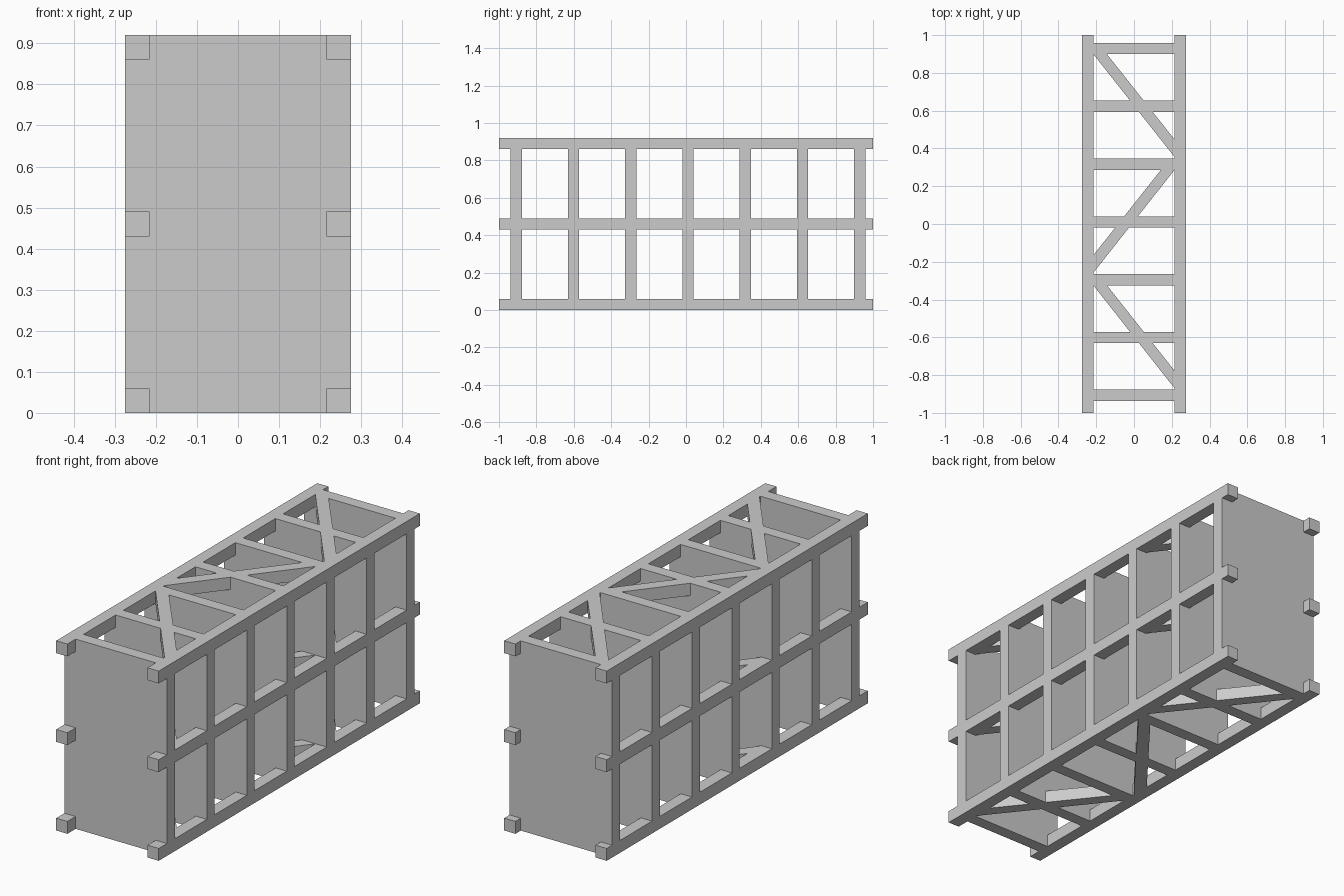
import bpy
import bmesh
from mathutils import Vector

cube = bpy.data.objects.get("Cube")
if cube:
    bpy.data.objects.remove(cube, do_unlink=True)

HALF_W, HEIGHT, BAR = 0.275, 0.92, 0.06
INNER = HALF_W - BAR
LEVELS = [0.0, 0.43, HEIGHT - BAR]             # underside of each rail level
PANELS = [-0.907 + 0.306 * i for i in range(7)]  # panel centres along y

grey = bpy.data.materials.new("light grey")
grey.use_nodes = True
grey.diffuse_color = (0.6, 0.6, 0.6, 1)
grey.node_tree.nodes["Principled BSDF"].inputs["Base Color"].default_value = (0.6, 0.6, 0.6, 1)


def prism(name, outline, depth):
    """Extrude a planar outline along the depth vector."""
    bm = bmesh.new()
    face = bm.faces.new([bm.verts.new(p) for p in outline])
    grown = bmesh.ops.extrude_face_region(bm, geom=[face], use_keep_orig=True)
    verts = [g for g in grown["geom"] if isinstance(g, bmesh.types.BMVert)]
    bmesh.ops.translate(bm, verts=verts, vec=Vector(depth))
    bmesh.ops.recalc_face_normals(bm, faces=bm.faces)
    mesh = bpy.data.meshes.new(name)
    bm.to_mesh(mesh)
    bm.free()
    mesh.materials.append(grey)
    obj = bpy.data.objects.new(name, mesh)
    bpy.context.collection.objects.link(obj)
    return obj


# Long rails on both sides at every level
for side, label in ((-1, "right"), (1, "left")):
    for n, z in enumerate(LEVELS):
        a, b = side * INNER, side * HALF_W
        prism(f"{label}_rail_{n + 1}",
              [(a, -1, z), (b, -1, z), (b, -1, z + BAR), (a, -1, z + BAR)], (0, 2, 0))

# Solid cross panels, notched around the rails
edge = []
for z in LEVELS:
    edge += [(HALF_W, z), (INNER, z), (INNER, z + BAR), (HALF_W, z + BAR)]
edge = edge[1:-1]
outline = edge + [(-x, z) for x, z in reversed(edge)]
for n, y in enumerate(PANELS):
    prism(f"cross_panel_{n + 1}", [(x, y - BAR / 2, z) for x, z in outline], (0, BAR, 0))

# Diagonal braces, alternating direction, on every level
RUN, RISE, THICK = 0.545, 0.093, 0.072
for n, (panel, flip) in enumerate(((6, 1), (4, -1), (2, 1))):
    back = PANELS[panel]
    near = back - BAR / 2
    shape = [(-INNER, back), (-INNER, near), (INNER, near - RUN),
             (INNER, near - RUN + RISE), (THICK - INNER, near), (THICK - INNER, back)]
    for m, z in enumerate(LEVELS):
        prism(f"diagonal_brace_{n + 1}_level_{m + 1}",
              [(x * flip, y, z) for x, y in shape], (0, 0, BAR))
